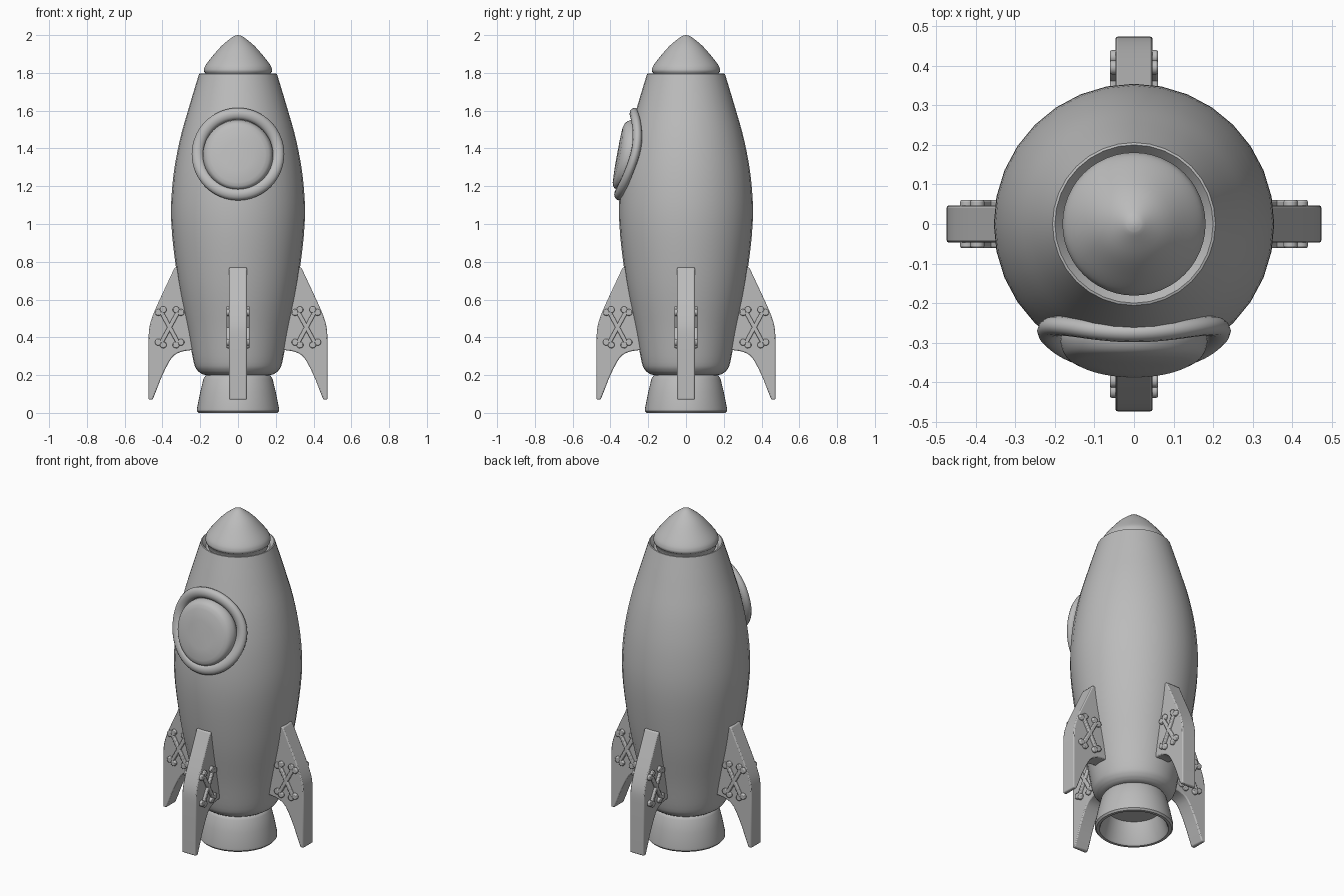
import bpy, bmesh, math
from mathutils import Matrix, Vector

cube = bpy.data.objects.get("Cube")
if cube:
    bpy.data.objects.remove(cube)

grey = bpy.data.materials.new("plain grey")
grey.use_nodes = True
colour = (0.5, 0.5, 0.5, 1)
grey.diffuse_color = colour
grey.node_tree.nodes["Principled BSDF"].inputs["Base Color"].default_value = colour


def finish(name, bm, angle=40, bevel=0):
    bmesh.ops.recalc_face_normals(bm, faces=bm.faces)
    mesh = bpy.data.meshes.new(name)
    bm.to_mesh(mesh)
    bm.free()
    obj = bpy.data.objects.new(name, mesh)
    bpy.context.collection.objects.link(obj)
    mesh.materials.append(grey)
    if bevel:
        mod = obj.modifiers.new("soft edges", 'BEVEL')
        mod.width, mod.segments, mod.limit_method = bevel, 2, 'ANGLE'
    bpy.ops.object.select_all(action='DESELECT')
    obj.select_set(True)
    bpy.context.view_layer.objects.active = obj
    bpy.ops.object.shade_smooth_by_angle(angle=math.radians(angle))
    return obj


def spline(points, steps=4):
    """Smooth curve through the points."""
    p = [Vector(q) for q in points]
    p = [2 * p[0] - p[1]] + p + [2 * p[-1] - p[-2]]
    out = []
    for a, b, c, d in zip(p, p[1:], p[2:], p[3:]):
        for i in range(steps):
            t = i / steps
            out.append(0.5 * (2 * b + (c - a) * t + (2 * a - 5 * b + 4 * c - d) * t * t
                              + (3 * b - a - 3 * c + d) * t ** 3))
    return [tuple(q) for q in out] + [tuple(points[-1])]


def sweep(name, profile, place, sides, closed=False, angle=40):
    """Turn a (radius, height) profile round; place maps radius, height, angle to a point."""
    bm = bmesh.new()
    rings = []
    for r, h in profile:
        n = 1 if r < 1e-5 else sides
        rings.append([bm.verts.new(place(r, h, math.tau * i / sides)) for i in range(n)])
    pairs = list(zip(rings, rings[1:]))
    if closed:
        pairs.append((rings[-1], rings[0]))
    for a, b in pairs:
        for i in range(sides):
            j = (i + 1) % sides
            quad = [a[i % len(a)], a[j % len(a)], b[j % len(b)], b[i % len(b)]]
            bm.faces.new(list(dict.fromkeys(quad)))
    return finish(name, bm, angle)


def upright(r, h, t):
    return (r * math.cos(t), r * math.sin(t), h)


# Hull with a sunken rim at the top
side = spline([(0.19, 0.205), (0.215, 0.225), (0.235, 0.27), (0.266, 0.44), (0.318, 0.70),
               (0.353, 1.0), (0.345, 1.23), (0.309, 1.44), (0.256, 1.63), (0.206, 1.795)])
sweep("hull", [(0, 0.2), (0.17, 0.2)] + side + [(0.2, 1.797), (0.178, 1.77), (0, 1.77)],
      upright, 32)

# Nose cone
cone = spline([(0.181, 1.815), (0.172, 1.84), (0.138, 1.885), (0.085, 1.945),
               (0.03, 1.989), (0.012, 1.998)])
sweep("nose_cone", [(0, 1.765), (0.165, 1.77), (0.168, 1.795), (0.178, 1.803)] + cone + [(0, 2)],
      upright, 48, angle=60)

# Hollow engine nozzle
sweep("nozzle", [(0, 0.205), (0.155, 0.204), (0.172, 0.197), (0.183, 0.18), (0.2, 0.11),
                 (0.217, 0.025), (0.217, 0.01), (0.208, 0), (0.192, 0), (0.184, 0.01),
                 (0.15, 0.13), (0, 0.13)], upright, 48)


def hull_radius(z):
    for (r0, z0), (r1, z1) in zip(side, side[1:]):
        if z0 <= z <= z1:
            return r0 + (r1 - r0) * (z - z0) / (z1 - z0)
    return side[-1][0]


# Round window: a frame that hugs the hull and a domed pane
WINDOW_Z = 1.37


def on_hull(r, h, t):
    mid = 0.213
    x, z = mid * math.cos(t), WINDOW_Z + mid * math.sin(t)
    depth = math.sqrt(hull_radius(z) ** 2 - x * x)
    lift = 0.004 + 0.022 * math.cos(t) ** 2
    return (r * math.cos(t), -(depth + lift + h), WINDOW_Z + r * math.sin(t))


section = [(0.213 + 0.032 * math.cos(math.tau * i / 12), 0.025 * math.sin(math.tau * i / 12))
           for i in range(12)]
sweep("window_frame", section, on_hull, 64, closed=True, angle=80)


def pane_point(r, h, t):
    x, z = r * math.cos(t), r * math.sin(t)
    return (x, -(0.362 + h - 0.18 * z - 0.6 * x * x), WINDOW_Z - 0.005 + z)


pane = spline([(0.172, -0.09), (0.185, -0.055), (0.183, -0.03), (0.17, -0.01), (0.145, 0)], 3)
sweep("window_pane", [(0, -0.09)] + pane + [(0.08, 0.003), (0, 0.004)],
      pane_point, 48, angle=60)

# Fins, each with a pair of crossed bones standing out on both faces
outer = spline([(0.335, 0.77), (0.37, 0.695), (0.437, 0.55), (0.468, 0.46), (0.474, 0.38)], 3)
lower = spline([(0.452, 0.07), (0.43, 0.125), (0.4, 0.2), (0.352, 0.29), (0.305, 0.322),
                (0.25, 0.332)], 3)
outline = [(0.29, 0.77)] + outer + [(0.474, 0.07)] + lower + [(0.2, 0.332), (0.24, 0.6)]


def fin_mesh():
    bm = bmesh.new()
    face = bm.faces.new([bm.verts.new((r, -0.047, z)) for r, z in outline])
    new = bmesh.ops.extrude_face_region(bm, geom=[face])["geom"]
    bmesh.ops.translate(bm, vec=(0, 0.094, 0),
                        verts=[v for v in new if isinstance(v, bmesh.types.BMVert)])
    return bm


def bones_mesh():
    bm = bmesh.new()
    half, thick = 0.094, 0.122
    across = Matrix.Rotation(math.pi / 2, 4, 'X')
    for lean in (-1, 1):
        turn = Matrix.Translation((0.362, 0, 0.453)) @ Matrix.Rotation(lean * 0.5, 4, 'Y')
        bmesh.ops.create_cube(bm, size=1,
                              matrix=turn @ Matrix.Diagonal((0.022, thick, 2 * half, 1)))
        for end in (-1, 1):
            for knob in (-1, 1):
                spot = Matrix.Translation((knob * 0.015, 0, end * (half + 0.004)))
                bmesh.ops.create_cone(bm, cap_ends=True, segments=14, radius1=0.018,
                                      radius2=0.018, depth=thick, matrix=turn @ spot @ across)
    return bm


for i, place in enumerate(("left", "back", "right", "front")):
    for obj in (finish(place + "_fin", fin_mesh(), 35, 0.006),
                finish(place + "_fin_crossbones", bones_mesh(), 40, 0.005)):
        obj.rotation_euler.z = i * math.pi / 2
